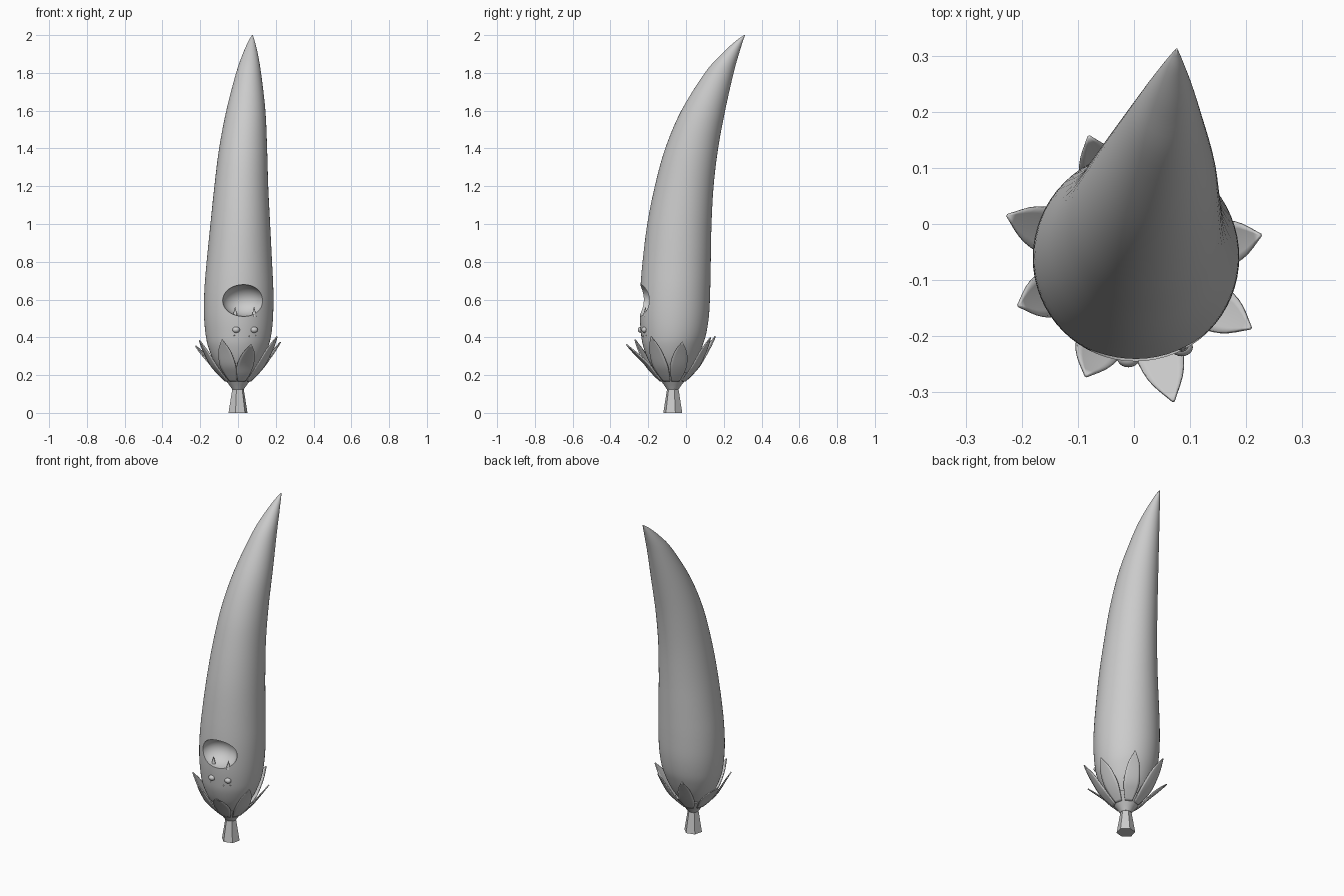
import bpy
import bmesh
from math import cos, sin, pi, radians, hypot, atan2
from mathutils import Vector

cube = bpy.data.objects.get("Cube")
if cube:
    bpy.data.objects.remove(cube)

grey = bpy.data.materials.new("plain grey")
grey.use_nodes = True
GREY = (0.6, 0.6, 0.6, 1)
grey.diffuse_color = GREY
grey.node_tree.nodes["Principled BSDF"].inputs["Base Color"].default_value = GREY

AXIS_Y = -0.07  # stem and calyx axis


def finish(bm, name, angle=35):
    bmesh.ops.recalc_face_normals(bm, faces=bm.faces)
    mesh = bpy.data.meshes.new(name)
    bm.to_mesh(mesh)
    bm.free()
    mesh.materials.append(grey)
    obj = bpy.data.objects.new(name, mesh)
    bpy.context.collection.objects.link(obj)
    smooth(obj, angle)
    return obj


def smooth(obj, angle=35):
    bpy.ops.object.select_all(action='DESELECT')
    obj.select_set(True)
    bpy.context.view_layer.objects.active = obj
    bpy.ops.object.shade_smooth_by_angle(angle=radians(angle))


def spline(rows, steps):
    """Catmull-Rom interpolation through rows of numbers."""
    pts = [Vector(r) for r in rows]
    pts = [2 * pts[0] - pts[1]] + pts + [2 * pts[-1] - pts[-2]]
    out = []
    for a, b, c, d in zip(pts, pts[1:], pts[2:], pts[3:]):
        for i in range(steps):
            t = i / steps
            out.append(0.5 * (2 * b + (c - a) * t + (2 * a - 5 * b + 4 * c - d) * t * t
                              + (3 * b - a - 3 * c + d) * t ** 3))
    return out + [pts[-2]]


def loft(name, rings, sides, turn=0, angle=35):
    """Rings are (z, (centre x, y), (radius x, y))."""
    bm = bmesh.new()
    loops = []
    for z, (cx, cy), (rx, ry) in rings:
        loops.append([bm.verts.new((cx + rx * cos(turn + 2 * pi * i / sides),
                                    cy + ry * sin(turn + 2 * pi * i / sides), z))
                      for i in range(sides)])
    for lo, hi in zip(loops, loops[1:]):
        for i in range(sides):
            j = (i + 1) % sides
            bm.faces.new((lo[i], lo[j], hi[j], hi[i]))
    bm.faces.new(loops[0])
    bm.faces.new(loops[-1])
    return finish(bm, name, angle)


def ball(name, centre, radii, segments=32):
    bm = bmesh.new()
    bmesh.ops.create_uvsphere(bm, u_segments=segments, v_segments=segments // 2, radius=1)
    bmesh.ops.scale(bm, vec=radii, verts=bm.verts)
    bmesh.ops.translate(bm, vec=centre, verts=bm.verts)
    return finish(bm, name)


# Curved pod: height, then left, right, front and back extents in pairs
lower = [(0.14, -0.03, 0.03), (0.20, -0.075, 0.075), (0.27, -0.125, 0.125),
         (0.35, -0.158, 0.160), (0.42, -0.172, 0.177), (0.52, -0.180, 0.186),
         (0.65, -0.178, 0.187), (0.80, -0.166, 0.180), (1.00, -0.146, 0.170),
         (1.20, -0.125, 0.160), (1.40, -0.100, 0.154), (1.60, -0.062, 0.145),
         (1.80, -0.010, 0.122), (1.90, 0.025, 0.105), (1.97, 0.056, 0.088),
         (2.00, 0.074, 0.078)]
depth = [(-0.10, -0.04), (-0.145, 0.005), (-0.195, 0.05), (-0.226, 0.085),
         (-0.238, 0.107), (-0.245, 0.122), (-0.242, 0.128), (-0.230, 0.131),
         (-0.205, 0.135), (-0.165, 0.146), (-0.110, 0.170), (-0.025, 0.207),
         (0.100, 0.252), (0.188, 0.280), (0.265, 0.302), (0.308, 0.313)]
rings = [(z, ((a + b) / 2, (c + d) / 2), ((b - a) / 2, (d - c) / 2))
         for z, a, b, c, d in spline([p + q for p, q in zip(lower, depth)], 5)]
body = loft("pod_body", rings, 64)

# Hollow mouth
cutter = ball("mouth_cutter", (0.03, -0.24, 0.595), (0.113, 0.10, 0.084), 48)
cut = body.modifiers.new("mouth", 'BOOLEAN')
cut.operation = 'DIFFERENCE'
cut.solver = 'EXACT'
cut.object = cutter
bpy.context.view_layer.objects.active = body
bpy.ops.object.modifier_apply(modifier=cut.name)
bpy.data.objects.remove(cutter)
smooth(body)

# Fangs on the lower lip
for side, x in (("right", -0.015), ("left", 0.085)):
    bm = bmesh.new()
    bmesh.ops.create_cone(bm, cap_ends=True, segments=12, radius1=0.013, radius2=0.001, depth=0.05)
    bmesh.ops.translate(bm, vec=(x, -0.215, 0.535), verts=bm.verts)
    finish(bm, side + "_fang")


def skin_y(x, z):
    """Front surface of the pod at x and z."""
    _, (cx, cy), (rx, ry) = min(rings, key=lambda r: abs(r[0] - z))
    return cy - ry * (1 - ((x - cx) / rx) ** 2) ** 0.5


# Bead eyes and small freckles
for side, x in (("right", -0.01), ("left", 0.085)):
    ball(side + "_eye", (x, skin_y(x, 0.44), 0.44), (0.02, 0.016, 0.016), 20)
for i, (x, z) in enumerate([(-0.02, 0.41), (0.06, 0.405), (0.095, 0.41)]):
    ball(f"freckle_{i + 1}", (x, skin_y(x, z), z), (0.004, 0.004, 0.004), 8)

# Stem and calyx cup
loft("stem", [(0, (0, AXIS_Y), (0.052, 0.052)), (0.135, (0, AXIS_Y), (0.03, 0.03))],
     6, radians(15), 20)
loft("calyx_cup", [(z, (0, AXIS_Y), (r, r)) for z, r in
                   ((0.125, 0.031), (0.15, 0.048), (0.18, 0.072), (0.215, 0.098))], 32)

# Calyx leaves: tip x, y, z
tips = [(-0.225, 0.015, 0.355), (-0.205, -0.145, 0.385), (-0.085, -0.27, 0.388),
        (0.07, -0.315, 0.362), (0.207, -0.185, 0.405), (0.225, -0.02, 0.375),
        (0.10, 0.13, 0.40), (-0.08, 0.155, 0.405)]
for n, (tx, ty, tz) in enumerate(tips):
    reach, turn = hypot(tx, ty - AXIS_Y), atan2(ty - AXIS_Y, tx)
    outline = spline([(0.065, 0.168, 0.02), (0.105, 0.208, 0.036),
                      (0.145, 0.255, 0.045), (0.145 + (reach - 0.145) * 0.55,
                      0.255 + (tz - 0.255) * 0.55, 0.034), (reach, tz, 0.002)], 4)
    bm = bmesh.new()
    rows = []
    for r, z, half in outline:
        row = []
        for k in range(-3, 4):
            across = half * k / 3
            out = r - 2.5 * across ** 2  # gentle cupping round the pod
            row.append(bm.verts.new((out * cos(turn) - across * sin(turn),
                                     AXIS_Y + out * sin(turn) + across * cos(turn), z)))
        rows.append(row)
    for lo, hi in zip(rows, rows[1:]):
        for k in range(6):
            bm.faces.new((lo[k], lo[k + 1], hi[k + 1], hi[k]))
    leaf = finish(bm, f"calyx_leaf_{n + 1}")
    thick = leaf.modifiers.new("thickness", 'SOLIDIFY')
    thick.thickness = 0.006
    thick.offset = 0
